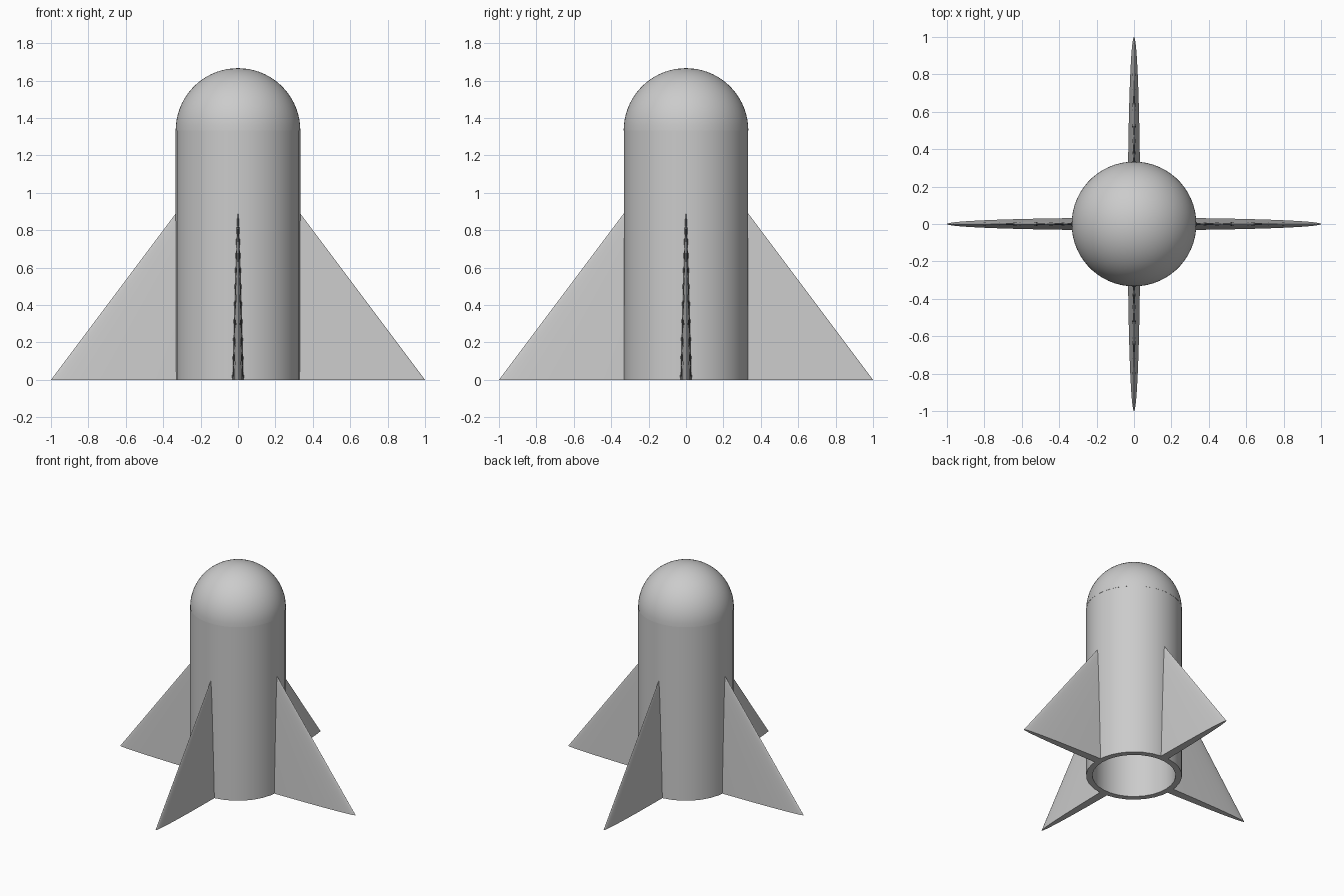
import bpy
import bmesh
from math import sin, cos, acos, pi, radians

if "Cube" in bpy.data.objects:
    bpy.data.objects.remove(bpy.data.objects["Cube"])

R, BORE = 1 / 3, 0.29        # hull outer and inner radius
SHOULDER = 4 / 3             # height where the nose begins
FIN_HALF = 1 / 30            # half thickness of the fins
ROOT = 0.325                 # fin root, just inside the hull skin

grey = bpy.data.materials.new("light_grey")
grey.use_nodes = True
colour = (0.6, 0.6, 0.6, 1)
grey.diffuse_color = colour
grey.node_tree.nodes["Principled BSDF"].inputs["Base Color"].default_value = colour


def finish(name, bm):
    """Weld, orient and smooth a mesh, then link it as a named object."""
    bmesh.ops.remove_doubles(bm, verts=bm.verts, dist=1e-5)
    bmesh.ops.recalc_face_normals(bm, faces=bm.faces)
    mesh = bpy.data.meshes.new(name)
    bm.to_mesh(mesh)
    bm.free()
    mesh.materials.append(grey)
    ob = bpy.data.objects.new(name, mesh)
    bpy.context.collection.objects.link(ob)
    bpy.ops.object.select_all(action="DESELECT")
    ob.select_set(True)
    bpy.context.view_layer.objects.active = ob
    bpy.ops.object.shade_smooth_by_angle(angle=radians(30))
    return ob


def lathe(name, profile, sides):
    """Revolve a closed (radius, height) profile about the z axis."""
    bm = bmesh.new()
    verts = [bm.verts.new((r, 0, z)) for r, z in profile]
    edges = [bm.edges.new((a, b)) for a, b in zip(verts, verts[1:] + verts[:1])]
    bmesh.ops.spin(bm, geom=verts + edges, cent=(0, 0, 0), axis=(0, 0, 1),
                   angle=2 * pi, steps=sides, use_merge=True)
    bmesh.ops.dissolve_degenerate(bm, dist=1e-6, edges=bm.edges)
    return finish(name, bm)


def arc(radius, steps=18):
    angles = [pi / 2 * i / steps for i in range(steps + 1)]
    return [(max(radius * cos(a), 0), SHOULDER + radius * sin(a)) for a in angles]


# Hollow hull: an open tube under a hemispherical shell
lathe("hull_tube", [(R, 0), (R, SHOULDER), (BORE, SHOULDER), (BORE, 0)], 30)
lathe("nose_dome", arc(R) + arc(BORE)[::-1], 60)


def fin(name, turn, steps=40):
    """Slice of a flat elliptical cone, from the hull skin out to the tip."""
    bm = bmesh.new()
    limit = acos(ROOT)
    base, root = [], []
    for i in range(steps + 1):
        t = limit * (2 * i / steps - 1)
        s = min(ROOT / cos(t), 1)
        base.append(bm.verts.new((cos(t), FIN_HALF * sin(t), 0)))
        root.append(bm.verts.new((ROOT, FIN_HALF * sin(t) * s, SHOULDER * (1 - s))))
    for i in range(steps):
        bm.faces.new((base[i], base[i + 1], root[i + 1], root[i]))
    bm.faces.new(base)
    bm.faces.new(root)
    finish(name, bm).rotation_euler.z = turn


for i, side in enumerate(("left", "back", "right", "front")):
    fin(side + "_fin", i * pi / 2)
